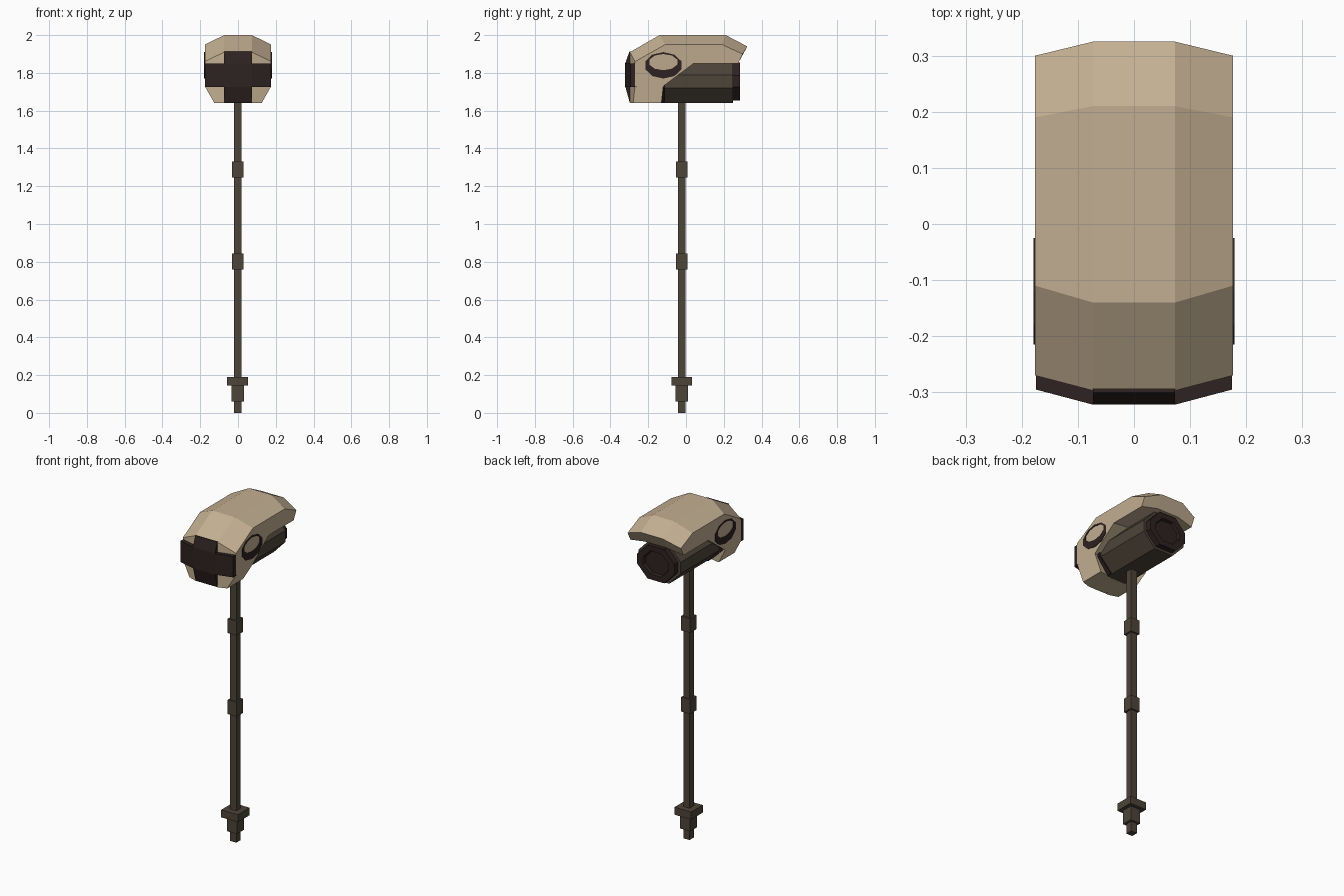
import bpy, bmesh, math

if "Cube" in bpy.data.objects:
    bpy.data.objects.remove(bpy.data.objects["Cube"])


def material(name, rgb):
    m = bpy.data.materials.new(name)
    m.diffuse_color = (*rgb, 1)
    m.use_nodes = True
    m.node_tree.nodes["Principled BSDF"].inputs["Base Color"].default_value = m.diffuse_color
    return m


TAN = material("tan", (0.55, 0.43, 0.29))
BROWN = material("dark brown", (0.075, 0.058, 0.041))
BLACK = material("near black", (0.026, 0.016, 0.015))


def finish(name, bm, mat):
    bmesh.ops.recalc_face_normals(bm, faces=bm.faces)
    me = bpy.data.meshes.new(name)
    bm.to_mesh(me)
    bm.free()
    me.materials.append(mat)
    ob = bpy.data.objects.new(name, me)
    bpy.context.collection.objects.link(ob)
    return ob


def box(name, lo, hi, mat):
    bm = bmesh.new()
    bmesh.ops.create_cube(bm, size=1)
    for v in bm.verts:
        v.co = [(a + b) / 2 + c * (b - a) for a, b, c in zip(lo, hi, v.co)]
    return finish(name, bm, mat)


def loft(name, columns, mat, caps=True):
    """Skin closed point loops of equal length."""
    bm = bmesh.new()
    rows = [[bm.verts.new(p) for p in col] for col in columns]
    n = len(rows[0])
    for a, b in zip(rows, rows[1:]):
        for i in range(n):
            j = (i + 1) % n
            bm.faces.new((a[i], a[j], b[j], b[i]))
    if caps:
        bm.faces.new(rows[0])
        bm.faces.new(rows[-1])
    return finish(name, bm, mat)


def octagon(y, scale=1.0, w=0.14, h=0.115, cz=1.755):
    pts = [(0.45, 1), (1, 0.3), (1, -0.3), (0.45, -1)]
    pts += [(-x, z) for x, z in reversed(pts)]
    return [(x * w * scale, y, cz + z * h * scale) for x, z in pts]


# Shell: front block with a long hood over the barrel
mid = [(-0.297, 1.64), (-0.297, 1.73), (-0.297, 1.91), (-0.14, 2.0), (0.21, 2.0),
       (0.325, 1.94), (0.285, 1.87), (0.04, 1.86), (-0.14, 1.73), (-0.14, 1.64)]
side = [(-0.28, 1.64), (-0.27, 1.73), (-0.27, 1.86), (-0.11, 1.95), (0.19, 1.95),
        (0.30, 1.90), (0.275, 1.85), (0.04, 1.85), (-0.12, 1.73), (-0.13, 1.64)]


def shell_column(profile, x, x_low):
    return [(x_low if z < 1.65 else x, y, z) for y, z in profile]


loft("shell", [shell_column(side, -0.176, -0.125), shell_column(mid, -0.073, -0.073),
               shell_column(mid, 0.073, 0.073), shell_column(side, 0.176, 0.125)], TAN)

# Dark cross on the front
loft("cross_upright", [[(x, y, z) for y, z in
     [(-0.297, 1.64), (-0.322, 1.73), (-0.322, 1.85), (-0.300, 1.912), (-0.28, 1.912), (-0.28, 1.64)]]
     for x in (-0.073, 0.073)], BLACK)
loft("cross_bar", [[(x, y, z) for y, z in
     [(yf, 1.725), (yf, 1.85), (-0.26, 1.85), (-0.26, 1.725)]]
     for x, yf in [(-0.175, -0.295), (-0.073, -0.322), (0.073, -0.322), (0.175, -0.295)]], BLACK)

# Barrel with collar and recessed end
loft("barrel", [octagon(-0.15), octagon(0.25)], BROWN)
loft("barrel_collar", [octagon(-0.145, 1.0, 0.155), octagon(-0.11, 1.0, 0.155)], BLACK)
loft("barrel_end", [octagon(0.24, 0.88), octagon(0.285, 0.88), octagon(0.285, 0.6),
                    octagon(0.27, 0.55)], BLACK)

# Painted ring on each side of the shell
for name, s in (("left", -1), ("right", 1)):
    loops = []
    for ry, rz, cz, x in [(0.1, 0.07, 1.84, 0.174), (0.1, 0.07, 1.84, 0.179),
                          (0.078, 0.043, 1.857, 0.179), (0.078, 0.043, 1.857, 0.174)]:
        loops.append([(s * x, -0.12 + ry * math.cos(a), cz + rz * math.sin(a))
                      for a in (math.pi * (k + 0.5) / 5 for k in range(10))])
    loft(name + "_side_ring", loops, BLACK, caps=False)

# Square handle, grip bands and stepped pommel
for name, r, z0, z1 in [("handle", 0.02, 0.0, 1.66), ("lower_band", 0.03, 0.76, 0.845),
                        ("upper_band", 0.03, 1.245, 1.33), ("pommel", 0.033, 0.06, 0.15),
                        ("pommel_guard", 0.055, 0.145, 0.19)]:
    box(name, (-0.002 - r, -0.022 - r, z0), (-0.002 + r, -0.022 + r, z1), BROWN)
